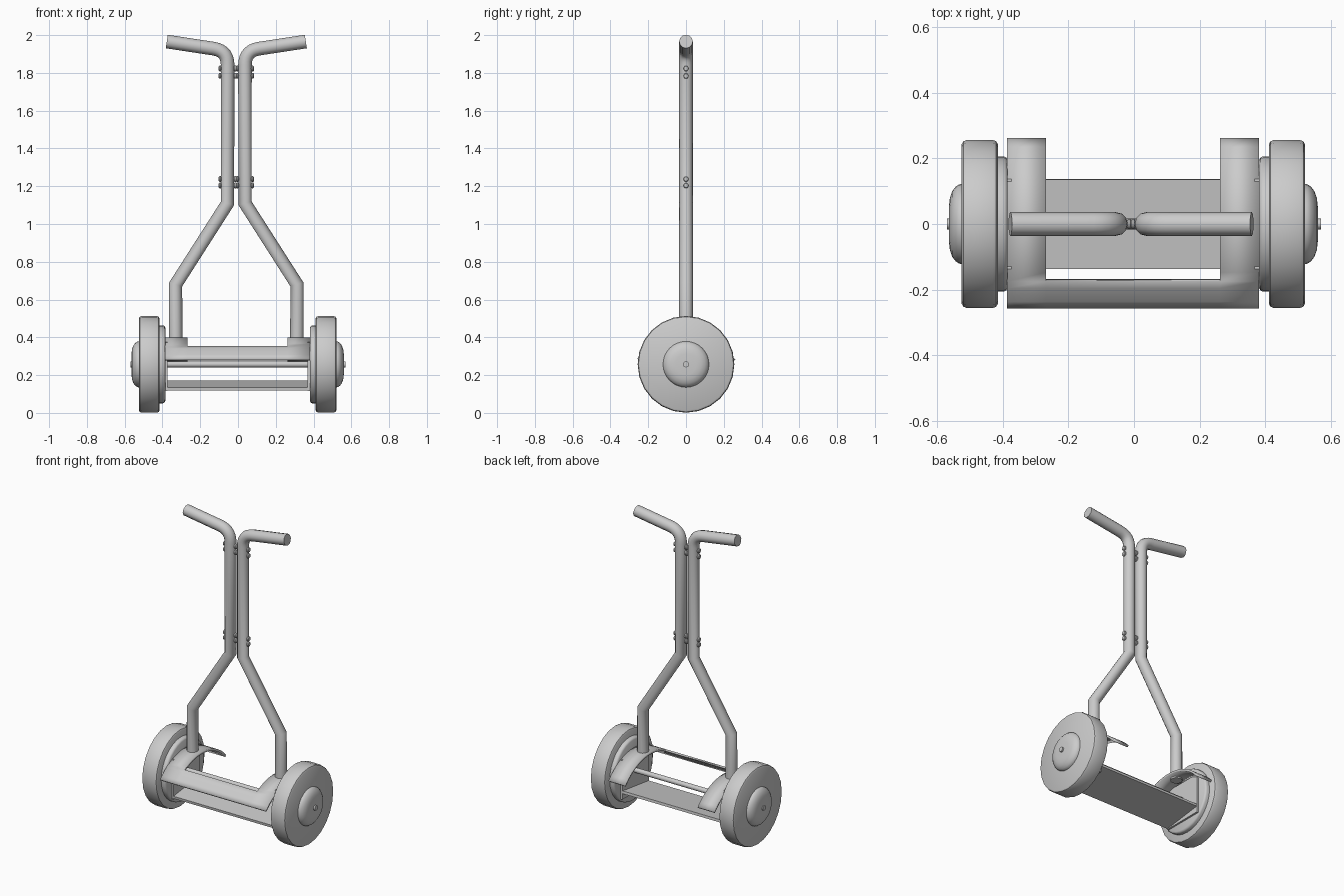
import bpy, bmesh, math
from mathutils import Vector, Matrix

cube = bpy.data.objects.get("Cube")
if cube:
    bpy.data.objects.remove(cube, do_unlink=True)

grey = bpy.data.materials.new("light_grey")
grey.use_nodes = True
grey.diffuse_color = (0.6, 0.6, 0.6, 1)
grey.node_tree.nodes["Principled BSDF"].inputs["Base Color"].default_value = grey.diffuse_color

AXLE_Z = 0.257


def finish(name, bm, angle=35):
    bmesh.ops.recalc_face_normals(bm, faces=bm.faces)
    mesh = bpy.data.meshes.new(name)
    bm.to_mesh(mesh)
    bm.free()
    obj = bpy.data.objects.new(name, mesh)
    bpy.context.collection.objects.link(obj)
    mesh.materials.append(grey)
    shade(obj, angle)
    return obj


def shade(obj, angle=35):
    bpy.ops.object.select_all(action="DESELECT")
    obj.select_set(True)
    bpy.context.view_layer.objects.active = obj
    bpy.ops.object.shade_smooth_by_angle(angle=math.radians(angle))


def lathe(name, profile, sides, z=AXLE_Z):
    """Spin (x, radius) points around a sideways axis at height z."""
    bm = bmesh.new()
    rings = []
    for x, r in profile:
        rings.append([bm.verts.new((x, r * math.cos(math.tau * i / sides),
                                    z + r * math.sin(math.tau * i / sides)))
                      for i in range(sides)])
    for a, b in zip(rings, rings[1:]):
        for i in range(sides):
            j = (i + 1) % sides
            bm.faces.new((a[i], a[j], b[j], b[i]))
    bm.faces.new(rings[0])
    bm.faces.new(rings[-1])
    return finish(name, bm)


def box(name, size, location, tilt=0):
    bm = bmesh.new()
    bmesh.ops.create_cube(bm, size=1, matrix=Matrix.Translation(location)
                          @ Matrix.Rotation(tilt, 4, "X") @ Matrix.Diagonal((*size, 1)))
    return finish(name, bm)


def tube(name, points, radius):
    curve = bpy.data.curves.new(name, "CURVE")
    curve.dimensions = "3D"
    curve.bevel_depth = radius
    curve.bevel_resolution = 4
    curve.use_fill_caps = True
    spline = curve.splines.new("POLY")
    spline.points.add(len(points) - 1)
    for p, co in zip(spline.points, points):
        p.co = (*co, 1)
    obj = bpy.data.objects.new(name, curve)
    bpy.context.collection.objects.link(obj)
    curve.materials.append(grey)
    bpy.ops.object.select_all(action="DESELECT")
    obj.select_set(True)
    bpy.context.view_layer.objects.active = obj
    bpy.ops.object.convert(target="MESH")
    shade(bpy.context.object, 40)


def rounded(a, corner, b, radius, steps=7):
    """Points of a round bend at corner on the way from a to b."""
    a, corner, b = Vector(a), Vector(corner), Vector(b)
    start = corner + (a - corner).normalized() * radius
    end = corner + (b - corner).normalized() * radius
    return [start.lerp(corner, t).lerp(corner.lerp(end, t), t)
            for t in (i / steps for i in range(steps + 1))]


# Wheels, hubs, inner drums and side plates
for side, s in (("left", 1), ("right", -1)):
    def sided(profile):
        return [(s * x - 0.002, r) for x, r in profile]
    lathe(side + "_wheel", sided([(0.413, 0.243), (0.418, 0.252), (0.428, 0.256),
                                  (0.508, 0.256), (0.518, 0.252), (0.523, 0.243)]), 24)
    lathe(side + "_hub", sided([(0.52, 0.122), (0.53, 0.121), (0.541, 0.114), (0.552, 0.1),
                                (0.559, 0.08), (0.562, 0.055)]), 32)
    lathe(side + "_drum", sided([(0.383, 0.195), (0.388, 0.203), (0.395, 0.206),
                                 (0.415, 0.206)]), 32)
    box(side + "_side_plate", (0.014, 0.275, 0.26), (s * 0.377 - 0.003, 0, 0.245))

# Axle
lathe("axle", [(-0.57, 0.016), (0.57, 0.016)], 16)

# Sloping bottom plate
box("bottom_plate", (0.745, 0.275, 0.017), (-0.003, 0, 0.145), math.radians(7.5))

# Curved guard: two arched side bands joined by a front bar
R, TOP, BAR_Y = 0.351, 0.4, -0.175
ys = [-0.258 + (BAR_Y + 0.258) * i / 4 for i in range(4)]
ys += [BAR_Y + (0.262 - BAR_Y) * i / 16 for i in range(17)]
columns = [x - 0.003 for x in (-0.384, -0.265, 0.265, 0.384)]
bm = bmesh.new()
grid = [[bm.verts.new((x, y, TOP - R + math.sqrt(R * R - y * y))) for x in columns] for y in ys]
for j in range(len(ys) - 1):
    for i in range(3):
        if i != 1 or ys[j + 1] < BAR_Y + 0.001:
            bm.faces.new((grid[j][i], grid[j][i + 1], grid[j + 1][i + 1], grid[j + 1][i]))
bmesh.ops.delete(bm, geom=[v for v in bm.verts if not v.link_faces], context="VERTS")
guard = finish("guard", bm)
solid = guard.modifiers.new("thickness", "SOLIDIFY")
solid.thickness = 0.014
solid.offset = -1

# Bent handle tubes
MID = -0.009
for side, s in (("left", 1), ("right", -1)):
    def at(x, z):
        return (MID + s * x, 0, z)
    path = [at(0.321, 0.375), at(0.321, 0.68), at(0.046, 1.11)]
    path += rounded(at(0.046, 1.11), at(0.046, 1.917), at(0.368, 1.966), 0.075)
    path.append(at(0.368, 1.966))
    tube(side + "_handle_tube", path, 0.036)

# Bolts through both tubes, with small heads beside each tube
for n, z in enumerate((1.204, 1.238, 1.784, 1.823), 1):
    lathe("bolt_%d" % n, [(MID - 0.09, 0.011), (MID + 0.09, 0.011)], 12, z)
    for k, x in enumerate((-0.086, -0.006, 0.006, 0.086), 1):
        w = 0.007
        lathe("bolt_%d_head_%d" % (n, k), [(MID + x - w, 0.011), (MID + x - w / 2, 0.015),
                                           (MID + x + w / 2, 0.015), (MID + x + w, 0.011)], 12, z)
